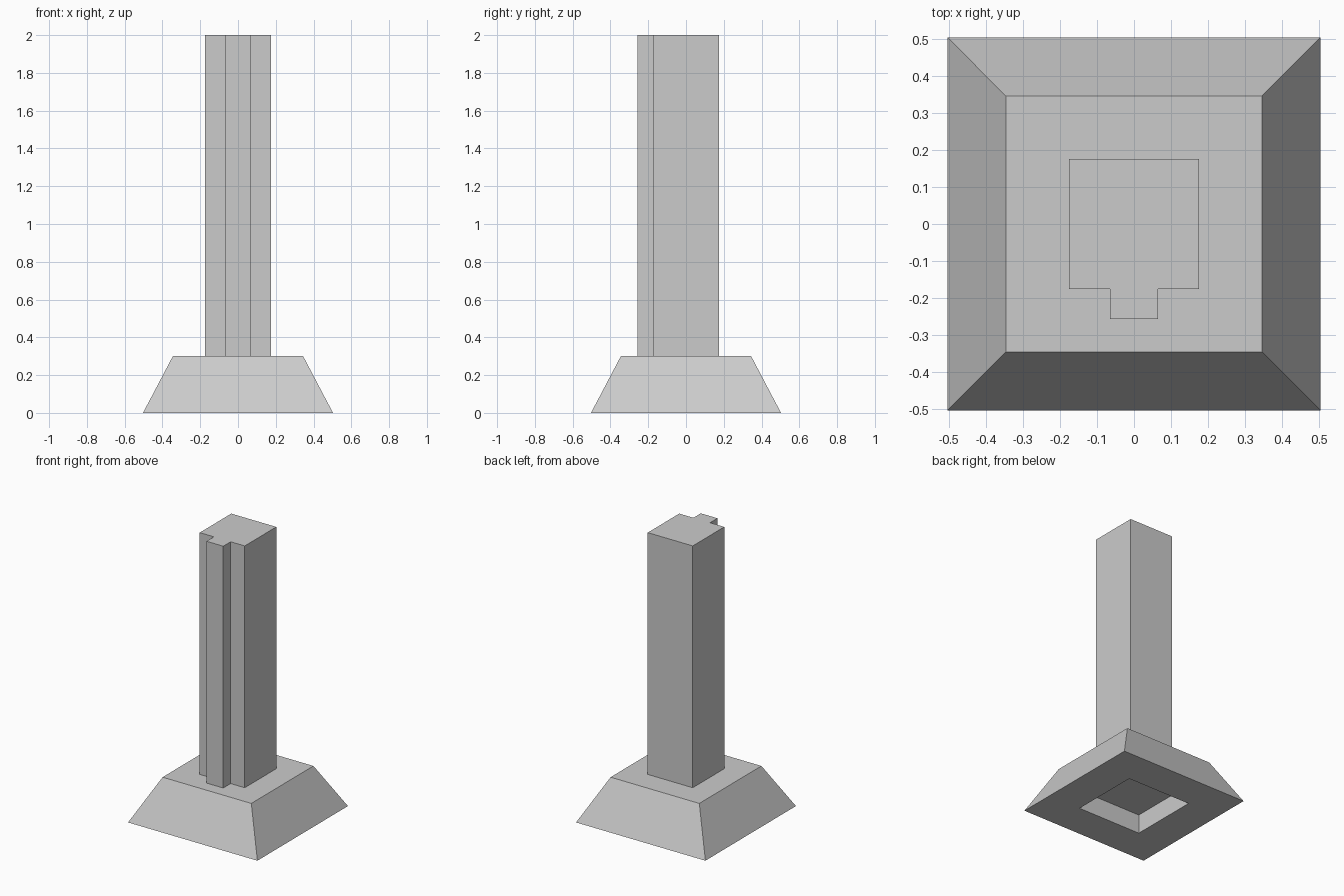
import bpy, bmesh

if "Cube" in bpy.data.objects:
    bpy.data.objects.remove(bpy.data.objects["Cube"])


def square(h):
    return [(-h, -h), (h, -h), (h, h), (-h, h)]


def loft(name, rings):
    """Bridge successive (outline, z) rings and cap both ends."""
    bm = bmesh.new()
    loops = [[bm.verts.new((x, y, z)) for x, y in outline] for outline, z in rings]
    for a, b in zip(loops, loops[1:]):
        n = len(a)
        for i in range(n):
            j = (i + 1) % n
            bm.faces.new((a[i], a[j], b[j], b[i]))
    bm.faces.new(loops[0][::-1])
    bm.faces.new(loops[-1])
    bmesh.ops.recalc_face_normals(bm, faces=bm.faces)
    mesh = bpy.data.meshes.new(name)
    bm.to_mesh(mesh)
    bm.free()
    obj = bpy.data.objects.new(name, mesh)
    bpy.context.collection.objects.link(obj)
    return obj


# Tapered base with a square recess underneath
loft("base", [(square(0.25), 0.135), (square(0.25), 0.0),
              (square(0.503), 0.0), (square(0.345), 0.30)])

# Square column with a narrow rib down the front
c, r, front = 0.175, 0.065, -0.257
half = [(r, front), (r, -c), (c, -c), (c, c)]
profile = half + [(-x, y) for x, y in reversed(half)]
loft("column", [(profile, 0.30), (profile, 2.0)])
